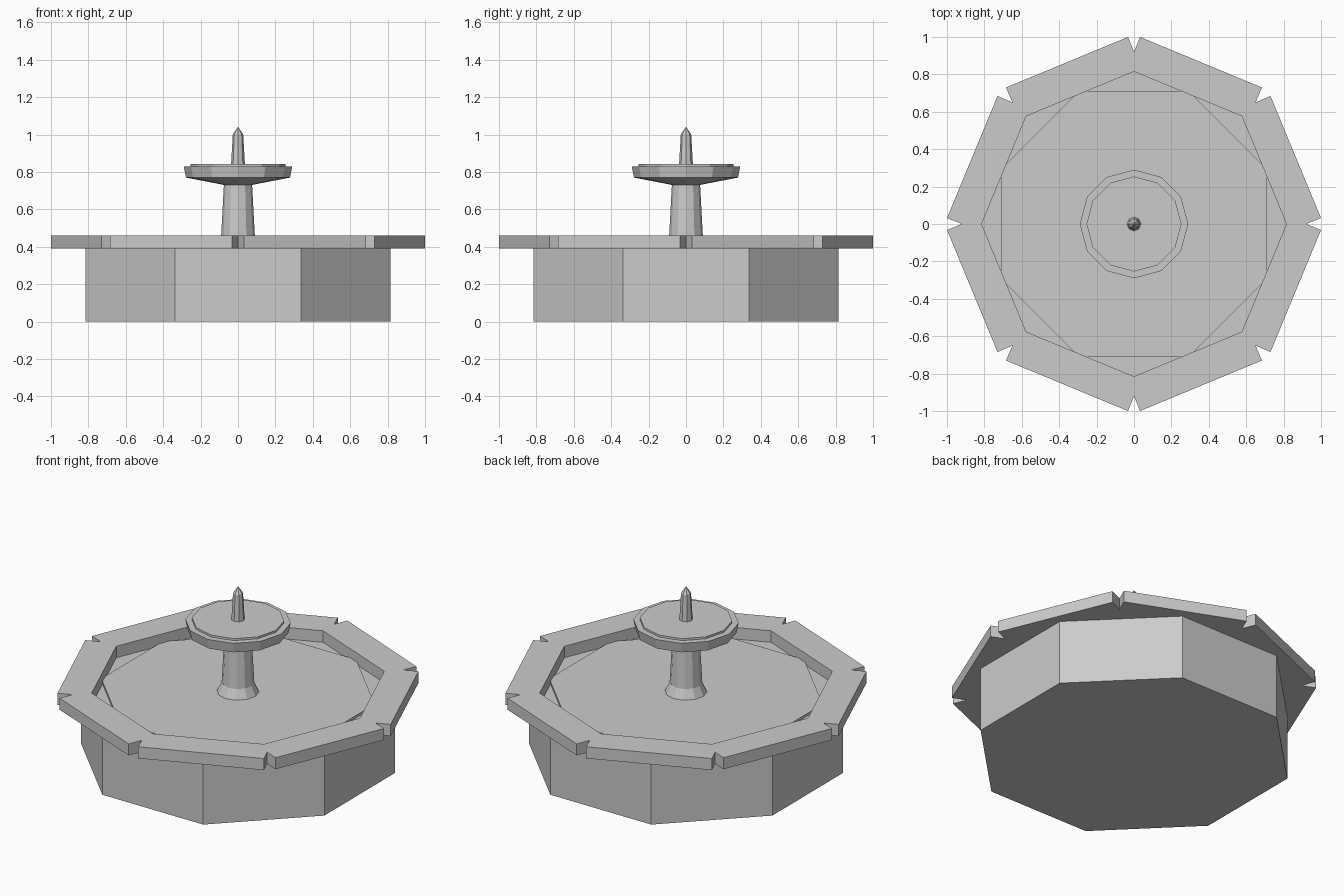
import bpy, bmesh
from math import sin, cos, tan, pi, radians

if "Cube" in bpy.data.objects:
    bpy.data.objects.remove(bpy.data.objects["Cube"])


def finish(name, bm):
    bmesh.ops.remove_doubles(bm, verts=bm.verts, dist=1e-5)
    bmesh.ops.recalc_face_normals(bm, faces=bm.faces)
    mesh = bpy.data.meshes.new(name)
    bm.to_mesh(mesh)
    bm.free()
    obj = bpy.data.objects.new(name, mesh)
    bpy.context.collection.objects.link(obj)
    return obj


def lathe(name, profile, sides, turn=0.0):
    """Faceted solid of revolution from (radius, z) pairs, capped at both ends."""
    bm = bmesh.new()
    rings = []
    for r, z in profile:
        rings.append([bm.verts.new((r * cos(turn + 2 * pi * i / sides),
                                    r * sin(turn + 2 * pi * i / sides), z))
                      for i in range(sides)])
    for a, b in zip(rings, rings[1:]):
        for i in range(sides):
            j = (i + 1) % sides
            bm.faces.new((a[i], a[j], b[j], b[i]))
    bm.faces.new(rings[0][::-1])
    bm.faces.new(rings[-1])
    return finish(name, bm)


def notched_rim(name, z0, z1):
    """Octagonal coping with a V notch at each outer corner."""
    bm = bmesh.new()
    inner, notch, out, half = 0.815, 0.92, 1.0, 0.032

    def point(angle, radial, side):
        return (radial * cos(angle) - side * sin(angle),
                radial * sin(angle) + side * cos(angle))

    for k in range(8):
        a, b = k * pi / 4, (k + 1) * pi / 4
        outline = [point(a, inner, 0), point(a, notch, 0), point(a, out, half),
                   point(b, out, -half), point(b, notch, 0), point(b, inner, 0)]
        low = [bm.verts.new((x, y, z0)) for x, y in outline]
        high = [bm.verts.new((x, y, z1)) for x, y in outline]
        bm.faces.new(low[::-1])
        bm.faces.new(high)
        # walls, leaving out the joints between neighbouring segments
        for i in (1, 2, 3, 5):
            j = (i + 1) % 6
            bm.faces.new((low[i], low[j], high[j], high[i]))
    return finish(name, bm)


EIGHTH = radians(22.5)
flat = 1 / cos(EIGHTH)  # apothem to corner radius

# Octagonal basin and the water surface inside it
lathe("basin", [(0.815 * flat, 0), (0.815 * flat, 0.39)], 8, EIGHTH)
lathe("basin_water", [(0.71 * flat, 0.385), (0.71 * flat, 0.405)], 8, EIGHTH)

# Notched coping
notched_rim("basin_rim", 0.39, 0.46)

# Central column with flared foot
lathe("column", [(0.118, 0.40), (0.09, 0.46), (0.075, 0.74)], 12)

# Upper bowl and its water disc
lathe("upper_bowl", [(0.07, 0.73), (0.278, 0.77), (0.29, 0.83)], 12)
lathe("upper_water", [(0.254, 0.825), (0.254, 0.842)], 12)

# Spout with pointed tip
lathe("spout", [(0.037, 0.84), (0.028, 1.0), (0.001, 1.04)], 8)
